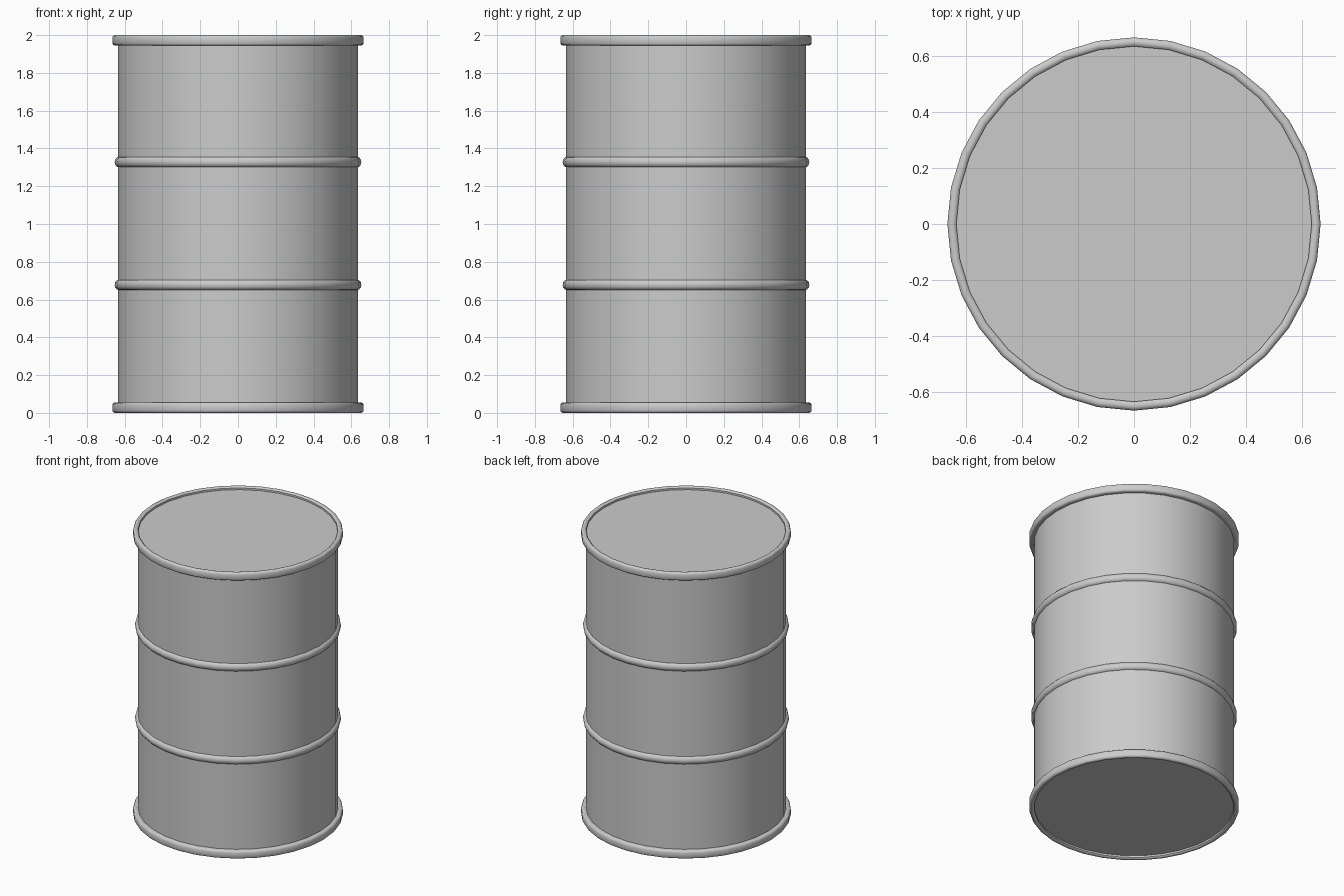
import bpy, bmesh, math

if "Cube" in bpy.data.objects:
    bpy.data.objects.remove(bpy.data.objects["Cube"])

SIDES = 32


def lathe(name, profile, closed):
    """Revolve (radius, z) points around z; open profiles are capped."""
    bm = bmesh.new()
    rings = []
    for r, z in profile:
        rings.append([bm.verts.new((r * math.cos(2 * math.pi * i / SIDES),
                                    r * math.sin(2 * math.pi * i / SIDES), z))
                      for i in range(SIDES)])
    pairs = list(zip(rings, rings[1:]))
    if closed:
        pairs.append((rings[-1], rings[0]))
    for a, b in pairs:
        for i in range(SIDES):
            j = (i + 1) % SIDES
            bm.faces.new((a[i], a[j], b[j], b[i]))
    if not closed:
        bm.faces.new(rings[0][::-1])
        bm.faces.new(rings[-1])
    bmesh.ops.recalc_face_normals(bm, faces=bm.faces)
    mesh = bpy.data.meshes.new(name)
    bm.to_mesh(mesh)
    bm.free()
    obj = bpy.data.objects.new(name, mesh)
    bpy.context.collection.objects.link(obj)
    bpy.ops.object.select_all(action='DESELECT')
    obj.select_set(True)
    bpy.context.view_layer.objects.active = obj
    bpy.ops.object.shade_smooth_by_angle(angle=math.radians(40))
    return obj


# Drum wall with recessed lid and base
lathe("drum_body", [(0.635, 0.02), (0.635, 1.98)], False)

# Rounded hoops around the wall
for label, z in (("lower", 0.678), ("upper", 1.328)):
    arc = [(0.63 + 0.023 * math.cos(math.radians(a)),
            z + 0.028 * math.sin(math.radians(a))) for a in range(-90, 91, 30)]
    lathe(label + "_hoop", arc, True)

# End rims: softened rectangular bands
rim = [(0.633, 0.008), (0.639, 0.002), (0.645, 0.0), (0.653, 0.0), (0.661, 0.004),
       (0.665, 0.012), (0.665, 0.044), (0.661, 0.052), (0.653, 0.056), (0.633, 0.056)]
lathe("bottom_rim", rim, True)
lathe("top_rim", [(r, 2.0 - z) for r, z in rim], True)
